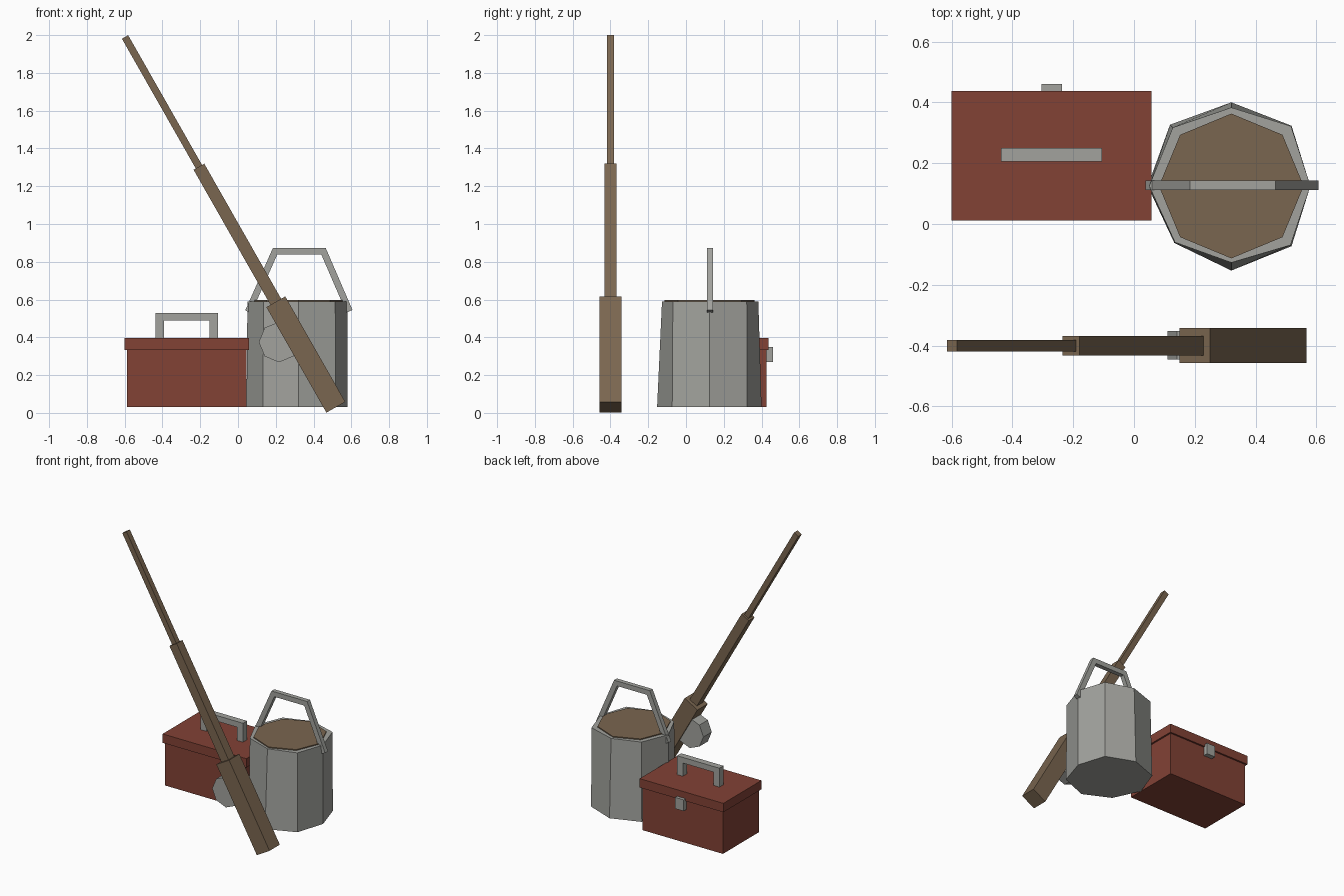
import bpy, bmesh, math
from mathutils import Vector, Matrix

if "Cube" in bpy.data.objects:
    bpy.data.objects.remove(bpy.data.objects["Cube"])


def material(name, rgb):
    m = bpy.data.materials.new(name)
    m.diffuse_color = (*rgb, 1)
    m.use_nodes = True
    m.node_tree.nodes["Principled BSDF"].inputs["Base Color"].default_value = m.diffuse_color
    return m


RED = material("brick red", (0.223, 0.054, 0.036))
GREY = material("metal grey", (0.36, 0.365, 0.34))
BROWN = material("wood brown", (0.195, 0.133, 0.08))


def finish(name, bm, mat):
    bmesh.ops.recalc_face_normals(bm, faces=bm.faces)
    me = bpy.data.meshes.new(name)
    bm.to_mesh(me)
    bm.free()
    me.materials.append(mat)
    ob = bpy.data.objects.new(name, me)
    bpy.context.collection.objects.link(ob)
    return ob


def box(name, lo, hi, mat):
    bm = bmesh.new()
    lo, hi = Vector(lo), Vector(hi)
    bmesh.ops.create_cube(bm, size=1, matrix=Matrix.Translation((lo + hi) / 2)
                          @ Matrix.Diagonal((*(hi - lo), 1)))
    return finish(name, bm, mat)


def loft(name, rings, mat):
    """Closed solid through rings with equal point counts."""
    bm = bmesh.new()
    vs = [[bm.verts.new(p) for p in r] for r in rings]
    n = len(vs[0])
    for a, b in zip(vs, vs[1:]):
        for i in range(n):
            j = (i + 1) % n
            bm.faces.new((a[i], a[j], b[j], b[i]))
    bm.faces.new(vs[0])
    bm.faces.new(vs[-1])
    return finish(name, bm, mat)


def bar(name, path, w, d, y, mat):
    """Mitred square bar along an xz path; w in plane, d along y."""
    pts = [Vector(p) for p in path]
    rings = []
    for i, p in enumerate(pts):
        dirs = []
        if i > 0:
            dirs.append((p - pts[i - 1]).normalized())
        if i < len(pts) - 1:
            dirs.append((pts[i + 1] - p).normalized())
        t = sum(dirs, Vector((0, 0))).normalized()
        n = Vector((-t.y, t.x)) * (w / 2 / t.dot(dirs[0]))
        a, b = p + n, p - n
        rings.append([(a.x, y - d / 2, a.y), (a.x, y + d / 2, a.y),
                      (b.x, y + d / 2, b.y), (b.x, y - d / 2, b.y)])
    return loft(name, rings, mat)


# Tackle box
box("box_body", (-0.588, 0.022, 0.03), (0.045, 0.426, 0.335), RED)
box("box_lid", (-0.6, 0.012, 0.333), (0.057, 0.438, 0.396), RED)
box("box_handle_grip", (-0.437, 0.205, 0.49), (-0.105, 0.25, 0.53), GREY)
for side, x in (("left", -0.437), ("right", -0.15)):
    box("box_handle_post_" + side, (x, 0.205, 0.39), (x + 0.045, 0.25, 0.49), GREY)
box("box_latch", (-0.304, 0.425, 0.27), (-0.237, 0.46, 0.35), GREY)


# Bucket, slightly uneven octagon
def octagon(radii, z):
    return [(0.32 + r * math.cos(i * math.pi / 4),
             0.125 + r * math.sin(i * math.pi / 4), z) for i, r in enumerate(radii)]


base = octagon((.26, .28, .275, .285, .275, .265, .278, .28), 0.03)
rim = octagon((.26, .278, .258, .272, .27, .262, .252, .275), 0.59)
loft("bucket", [base, rim], GREY)
loft("bucket_contents", [octagon([.238] * 8, 0.585), octagon([.238] * 8, 0.597)], BROWN)
bar("bucket_handle", [(0.054, 0.535), (0.196, 0.855), (0.453, 0.855), (0.59, 0.538)],
    0.035, 0.032, 0.127, GREY)

# Fishing rod in three tapering sections
start, tip = Vector((0.518, 0.03)), Vector((-0.598, 1.99))
for name, z0, z1, w in (("rod_grip", 0.03, 0.588, 0.115),
                        ("rod_middle", 0.56, 1.303, 0.065),
                        ("rod_tip", 1.28, 1.99, 0.038)):
    ends = [start.lerp(tip, (z - start.y) / (tip.y - start.y)) for z in (z0, z1)]
    bar(name, ends, w, w, -0.4, BROWN)

# Reel
rings = [[(0.217 + 0.107 * math.cos(i * math.pi / 4), y,
           0.375 + 0.107 * math.sin(i * math.pi / 4)) for i in range(8)]
         for y in (-0.446, -0.352)]
loft("reel", rings, GREY)
